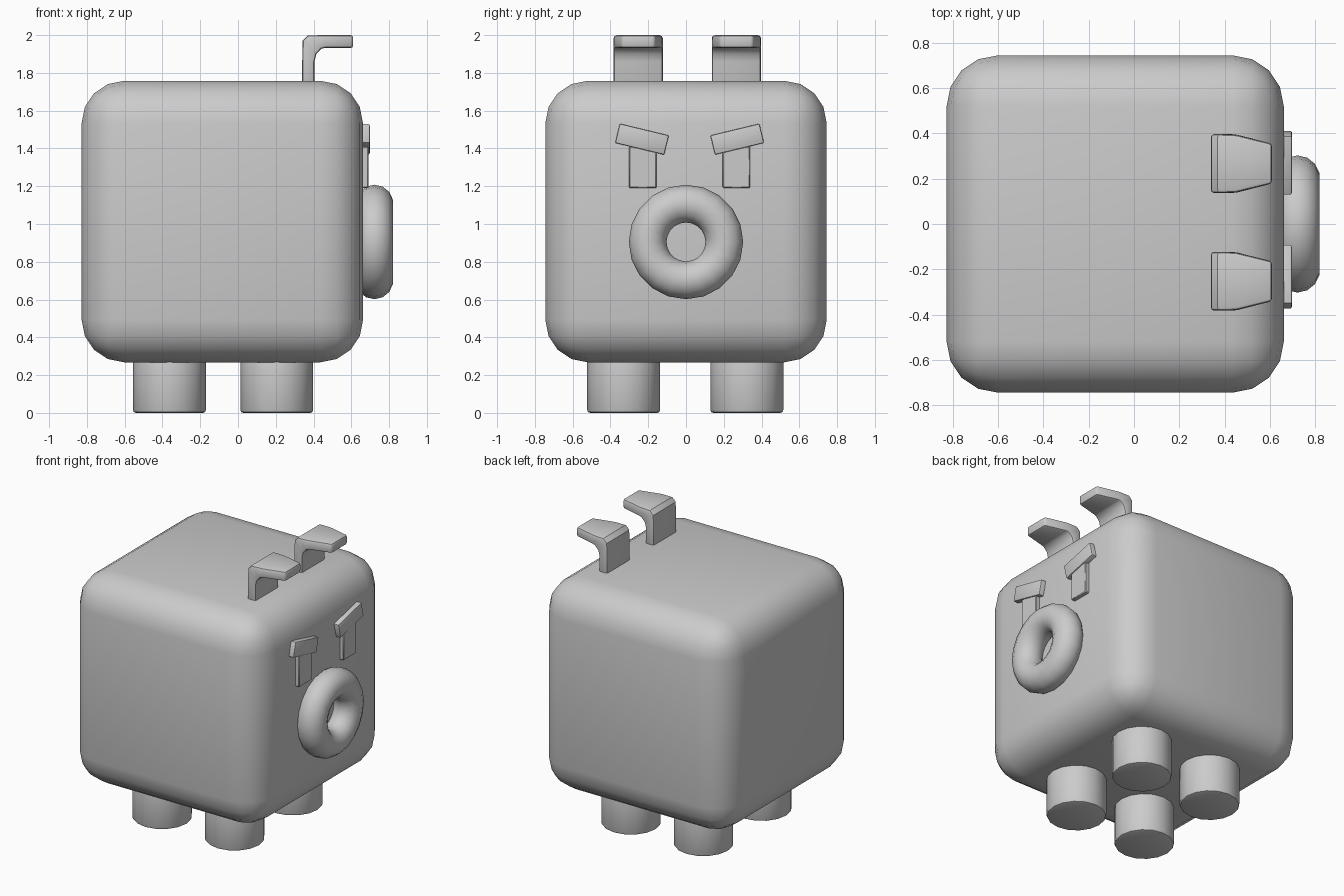
import bpy, bmesh, math
from mathutils import Matrix, Vector

if "Cube" in bpy.data.objects:
    bpy.data.objects.remove(bpy.data.objects["Cube"])


def finish(bm, name, bevel=0.0, segments=2, min_angle=40):
    """Bevel the hard edges, then turn the bmesh into a smooth-shaded object."""
    bmesh.ops.recalc_face_normals(bm, faces=bm.faces[:])
    if bevel:
        limit = math.radians(min_angle)
        edges = [e for e in bm.edges if e.calc_face_angle(0) > limit]
        bmesh.ops.bevel(bm, geom=edges, offset=bevel, segments=segments,
                        profile=0.5, affect='EDGES', clamp_overlap=True)
    mesh = bpy.data.meshes.new(name)
    bm.to_mesh(mesh)
    bm.free()
    obj = bpy.data.objects.new(name, mesh)
    bpy.context.collection.objects.link(obj)
    bpy.ops.object.select_all(action='DESELECT')
    obj.select_set(True)
    bpy.context.view_layer.objects.active = obj
    bpy.ops.object.shade_smooth_by_angle(angle=math.radians(40))
    return obj


def box(name, centre, size, bevel, segments, tilt=0.0):
    bm = bmesh.new()
    m = (Matrix.Translation(centre) @ Matrix.Rotation(tilt, 4, 'X')
         @ Matrix.Diagonal((*size, 1)))
    bmesh.ops.create_cube(bm, size=1, matrix=m)
    return finish(bm, name, bevel, segments)


def leg(name, x, y):
    bm = bmesh.new()
    bmesh.ops.create_cone(bm, cap_ends=True, segments=16, radius1=0.193,
                          radius2=0.193, depth=0.36,
                          matrix=Matrix.Translation((x, y, 0.18)))
    return finish(bm, name, 0.015, 2)


def ear(name, y):
    # outer and inner side of the bent strip (x, z), with half width in y
    strip = [((0.34, 1.70), (0.405, 1.70), 0.13),
             ((0.34, 1.86), (0.405, 1.86), 0.13),
             ((0.342, 1.97), (0.415, 1.90), 0.13),
             ((0.37, 1.998), (0.44, 1.927), 0.13),
             ((0.45, 2.0), (0.46, 1.932), 0.127),
             ((0.61, 2.0), (0.61, 1.932), 0.088)]
    bm = bmesh.new()
    rings = []
    for (ox, oz), (ix, iz), w in strip:
        rings.append([bm.verts.new(p) for p in (
            (ox, y - w, oz), (ox, y + w, oz), (ix, y + w, iz), (ix, y - w, iz))])
    for a, b in zip(rings, rings[1:]):
        for i in range(4):
            j = (i + 1) % 4
            bm.faces.new((a[i], a[j], b[j], b[i]))
    bm.faces.new(rings[0])
    bm.faces.new(rings[-1])
    return finish(bm, name, 0.014, 2, 60)


# rounded cube body
box("body", (-0.083, 0, 1.013), (1.49, 1.49, 1.49), 0.225, 4)

# four short legs
for fx, x in (("rear", -0.363), ("front", 0.205)):
    for side, y in (("right", -0.33), ("left", 0.322)):
        leg(f"{fx}_{side}_leg", x, y)

# ears, eyes and slanted brows on both sides of the face
for side, s in (("right", -1), ("left", 1)):
    ear(side + "_ear", 0.007 + s * 0.26)
    y = 0.019 + s * 0.248
    box(side + "_eye", (0.655, y, 1.30), (0.07, 0.145, 0.22), 0.005, 1)
    box(side + "_brow", (0.655, 0.019 + s * 0.252, 1.449),
        (0.085, 0.267, 0.105), 0.007, 2, s * math.radians(13.5))

# ring-shaped snout
bm = bmesh.new()
major, minor, n, k = 0.203, 0.1, 20, 14
rings = []
for i in range(n):
    a = math.tau * i / n
    ring = []
    for j in range(k):
        b = math.tau * j / k
        r = major + minor * math.cos(b)
        ring.append(bm.verts.new((0.722 + minor * math.sin(b),
                                  r * math.cos(a), 0.905 + r * math.sin(a))))
    rings.append(ring)
for i in range(n):
    p, q = rings[i], rings[(i + 1) % n]
    for j in range(k):
        bm.faces.new((p[j], p[(j + 1) % k], q[(j + 1) % k], q[j]))
finish(bm, "snout_ring")
